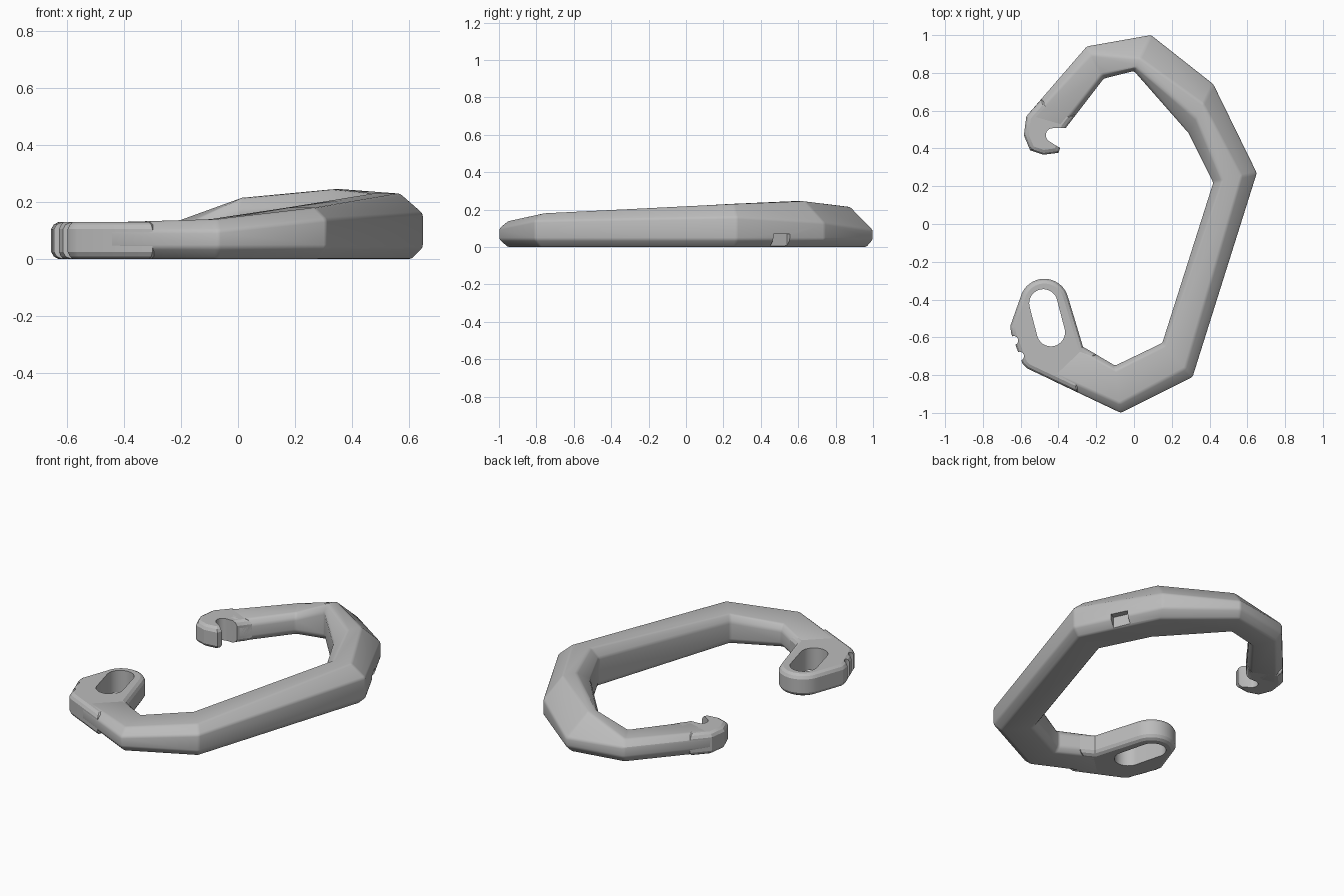
import bpy, bmesh, math
from mathutils import Vector

cube = bpy.data.objects.get("Cube")
if cube:
    bpy.data.objects.remove(cube)

grey = bpy.data.materials.new("plain grey")
grey.use_nodes = True
grey.diffuse_color = (0.5, 0.5, 0.5, 1)
grey.node_tree.nodes["Principled BSDF"].inputs["Base Color"].default_value = grey.diffuse_color


def make_object(name, bm):
    bmesh.ops.recalc_face_normals(bm, faces=bm.faces)
    mesh = bpy.data.meshes.new(name)
    bm.to_mesh(mesh)
    bm.free()
    mesh.materials.append(grey)
    obj = bpy.data.objects.new(name, mesh)
    bpy.context.collection.objects.link(obj)
    return obj


def prism(name, outline, bottom, top, chamfer=0):
    """Extrude an outline upwards and soften its top and bottom rims."""
    bm = bmesh.new()
    base = bm.faces.new([bm.verts.new((x, y, bottom)) for x, y in outline])
    grown = bmesh.ops.extrude_face_region(bm, geom=[base])["geom"]
    for v in grown:
        if isinstance(v, bmesh.types.BMVert):
            v.co.z = top
    bmesh.ops.recalc_face_normals(bm, faces=bm.faces)
    if chamfer:
        rims = [e for e in bm.edges if abs(e.verts[0].co.z - e.verts[1].co.z) < chamfer]
        bmesh.ops.bevel(bm, geom=rims, offset=chamfer, segments=2, profile=0.4,
                        affect='EDGES', clamp_overlap=False)
    return make_object(name, bm)


def arc(cx, cy, radius, start, end, steps=16):
    angles = [math.radians(start + (end - start) * i / steps) for i in range(steps + 1)]
    return [(cx + radius * math.cos(a), cy + radius * math.sin(a)) for a in angles]


def activate(obj):
    bpy.ops.object.select_all(action='DESELECT')
    obj.select_set(True)
    bpy.context.view_layer.objects.active = obj


def cut(obj, outline, bottom=-0.1, top=0.4):
    cutter = prism("cutter", outline, bottom, top)
    cutter.hide_render = True
    mod = obj.modifiers.new("cut", 'BOOLEAN')
    mod.operation, mod.solver, mod.object = 'DIFFERENCE', 'EXACT', cutter
    activate(obj)
    bpy.ops.object.modifier_apply(modifier=mod.name)
    bpy.data.objects.remove(cutter)


# Spine stations: outer point, inner point, top height, outer shoulder height,
# ridge position from outside, top edge position from inside
stations = [
    ((-.57, .57), (-.36, .51), .13, .1, .15, .12),
    ((-.25, .94), (-.16, .77), .13, .1, .25, .12),
    ((.09, 1), (0, .81), .215, .09, .64, .1),
    ((.42, .74), (.29, .48), .245, .13, .4, .3),
    ((.65, .27), (.42, .22), .23, .16, .35, .2),
    ((.31, -.81), (.15, -.63), .18, .14, .25, .08),
    ((-.07, -1), (-.1, -.75), .14, .1, .2, .1),
    ((-.45, -.82), (-.27, -.65), .13, .1, .15, .1),
]

# Faceted main spine, lofted through the stations
bm = bmesh.new()
rings = []
for outer, inner, top, shoulder, ridge, lip in stations:
    o, i = Vector(outer), Vector(inner)
    section = [(.18, 0), (0, .04), (0, shoulder), (ridge, top),
               (1 - lip, top), (1, top * .77), (1, .03), (.88, 0)]
    rings.append([bm.verts.new((*o.lerp(i, t), z)) for t, z in section])
for a, b in zip(rings, rings[1:]):
    for k in range(len(a)):
        n = (k + 1) % len(a)
        bm.faces.new((a[k], a[n], b[n], b[k]))
bm.faces.new(rings[0])
bm.faces.new(rings[-1])
spine = make_object("spine", bm)
soft = spine.modifiers.new("soft edges", 'BEVEL')
soft.width, soft.segments, soft.angle_limit = .01, 2, math.radians(20)
activate(spine)
bpy.ops.object.modifier_apply(modifier=soft.name)

# Small notch under the outer edge
cut(spine, [(.48, .54), (.6, .6), (.64, .51), (.52, .45)], top=.07)

# Hooked nose
nose = prism("hook_nose", [
    (-.49, .66), (-.57, .57), (-.583, .47), (-.55, .39), (-.48, .367),
    (-.4, .377), (-.385, .42), (-.36, .51), (-.31, .575)], 0, .13, .025)
cut(nose, arc(-.43, .47, .037, 90, 240, 12) + [(-.4, .407), (-.3, .39), (-.3, .507)])

# Pivot eye with its slot and thumb grooves
eye = prism("pivot_eye", [(-.2, -.69), (-.27, -.65)] + arc(-.475, -.42, .13, 15, 165)
            + [(-.655, -.54), (-.65, -.58), (-.59, -.74), (-.565, -.765), (-.3, -.89)],
            0, .13, .025)
cut(eye, arc(-.48, -.42, .075, 10, 190) + arc(-.44, -.573, .075, 190, 370))
for x, y in ((-.637, -.617), (-.606, -.7)):
    cut(eye, arc(x, y, .024, 0, 345, 15))

for part in (spine, nose, eye):
    activate(part)
    bpy.ops.object.shade_smooth_by_angle(angle=math.radians(25))
